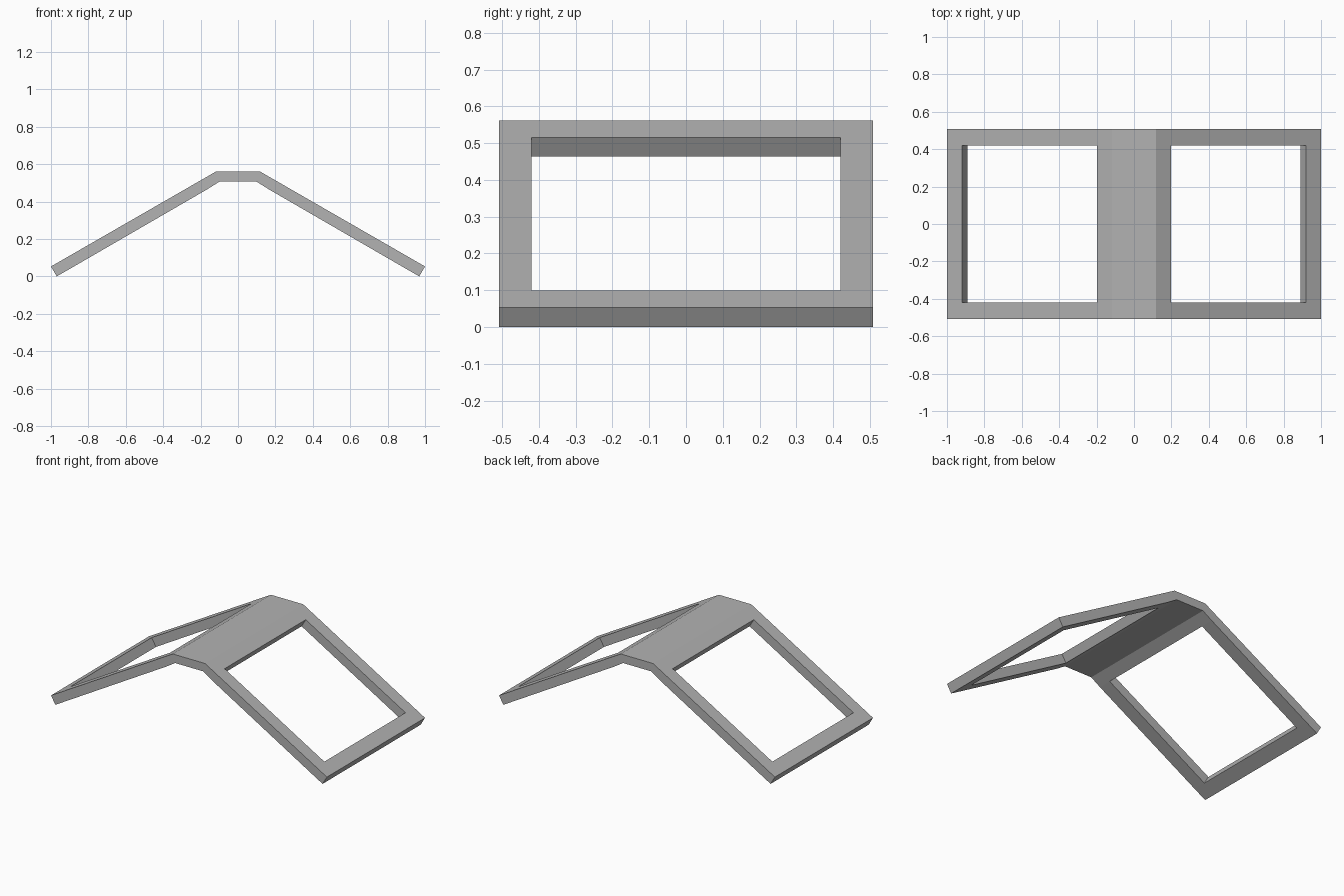
import bpy
import bmesh

cube = bpy.data.objects.get("Cube")
if cube:
    bpy.data.objects.remove(cube, do_unlink=True)

grey = bpy.data.materials.new("mid grey")
grey.use_nodes = True
grey.diffuse_color = (0.45, 0.45, 0.45, 1)
grey.node_tree.nodes["Principled BSDF"].inputs["Base Color"].default_value = (0.45, 0.45, 0.45, 1)

# Half cross-section from eave to ridge: outer point, inner point
half = [
    ((1.0, 0.053), (0.969, 0.0)),       # eave
    ((0.92, 0.099), (0.889, 0.046)),    # window bottom
    ((0.197, 0.515), (0.167, 0.464)),   # window top
    ((0.117, 0.561), (0.1, 0.506)),     # ridge
]
mirrored = [tuple((-x, z) for x, z in pair) for pair in half]
stations = mirrored + half[::-1]
depths = [-0.508, -0.42, 0.42, 0.508]
columns, rows = len(stations) - 1, len(depths) - 1


def is_solid(i, j):
    """Cells of the bent panel, minus the window in each slope."""
    inside = 0 <= i < columns and 0 <= j < rows
    return inside and not (j == 1 and i in (1, columns - 2))


bm = bmesh.new()
grid = [[[bm.verts.new((x, y, z)) for x, z in pair] for y in depths] for pair in stations]

for i in range(columns):
    for j in range(rows):
        if not is_solid(i, j):
            continue
        corners = [grid[i][j], grid[i + 1][j], grid[i + 1][j + 1], grid[i][j + 1]]
        # Outer and inner skins
        bm.faces.new([c[0] for c in corners])
        bm.faces.new([c[1] for c in reversed(corners)])
        # Edge walls wherever the neighbouring cell is open
        neighbours = [(i, j - 1), (i + 1, j), (i, j + 1), (i - 1, j)]
        for k, cell in enumerate(neighbours):
            if not is_solid(*cell):
                a, b = corners[k], corners[(k + 1) % 4]
                bm.faces.new((a[0], a[1], b[1], b[0]))

# Merge the flat cells into clean panels
bmesh.ops.recalc_face_normals(bm, faces=bm.faces[:])
mesh = bpy.data.meshes.new("roof_frame")
bm.to_mesh(mesh)
bm.free()
mesh.materials.append(grey)
roof = bpy.data.objects.new("roof_frame", mesh)
bpy.context.collection.objects.link(roof)
